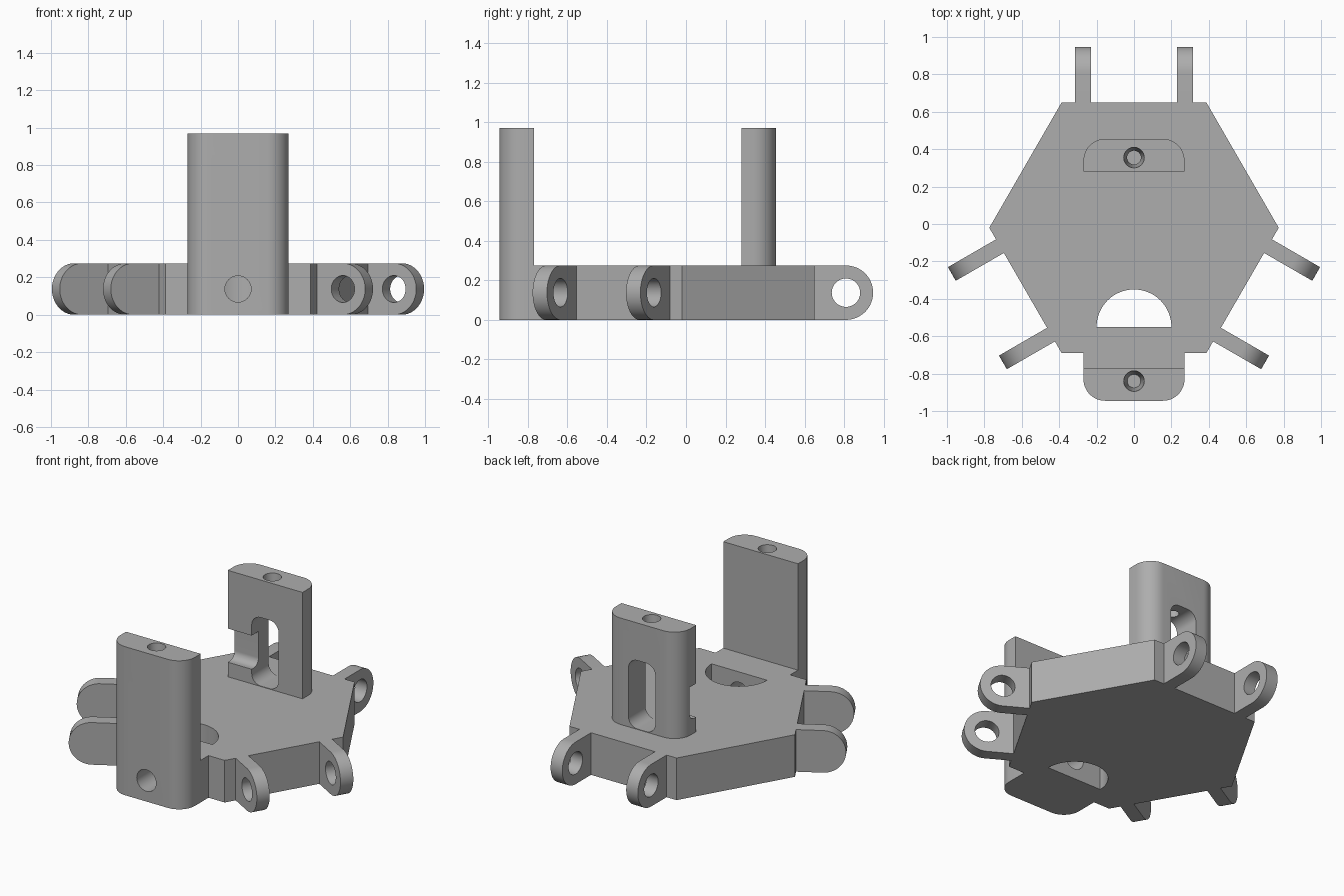
import bpy, bmesh
from math import pi, cos, sin, radians, tan, atan2
from mathutils import Matrix, Vector

if "Cube" in bpy.data.objects:
    bpy.data.objects.remove(bpy.data.objects["Cube"], do_unlink=True)

TOP = 0.275                    # plate thickness
MID = TOP / 2
POST_TOP = 0.97
HUB = Vector((0, -0.02, 0))    # centre of the hexagon
APOTHEM = 0.67

grey = bpy.data.materials.new("plain grey")
grey.use_nodes = True
colour = (0.42, 0.42, 0.42, 1)
grey.diffuse_color = colour
grey.node_tree.nodes["Principled BSDF"].inputs["Base Color"].default_value = colour

# Maps a flat profile drawn in (x, z) or (y, z) into place
ALONG_Y = Matrix.Rotation(pi / 2, 4, 'X')
ALONG_X = Matrix(((0, 0, 1, 0), (1, 0, 0, 0), (0, 1, 0, 0), (0, 0, 0, 1)))


def spin(angle):
    """Rotation about the vertical axis of the hexagon."""
    return Matrix.Translation(HUB) @ Matrix.Rotation(radians(angle), 4, 'Z') @ Matrix.Translation(-HUB)


def arc(cx, cy, r, start, end, n=32):
    return [(cx + r * cos(radians(start + (end - start) * i / n)),
             cy + r * sin(radians(start + (end - start) * i / n))) for i in range(n + 1)]


def rounded(corners, n=12):
    """Counter-clockwise polygon of (x, y, corner radius)."""
    pts = []
    for i, (x, y, r) in enumerate(corners):
        p = Vector((x, y))
        if not r:
            pts.append((x, y))
            continue
        a = (Vector(corners[i - 1][:2]) - p).normalized()
        b = (Vector(corners[(i + 1) % len(corners)][:2]) - p).normalized()
        half = a.angle(b) / 2
        c = p + (a + b).normalized() * (r / sin(half))
        start = p + a * (r / tan(half)) - c
        t0, sweep = atan2(start.y, start.x), pi - 2 * half
        pts += [(c.x + r * cos(t0 + sweep * k / n), c.y + r * sin(t0 + sweep * k / n))
                for k in range(n + 1)]
    return pts


def make(name, bm, matrix):
    bmesh.ops.remove_doubles(bm, verts=bm.verts, dist=1e-5)
    bm.transform(matrix)
    bmesh.ops.recalc_face_normals(bm, faces=bm.faces)
    mesh = bpy.data.meshes.new(name)
    bm.to_mesh(mesh)
    bm.free()
    mesh.materials.append(grey)
    obj = bpy.data.objects.new(name, mesh)
    bpy.context.collection.objects.link(obj)
    return obj


def prism(name, pts, low, high, matrix=Matrix()):
    bm = bmesh.new()
    verts = [bm.verts.new((x, y, low)) for x, y in pts]
    bmesh.ops.remove_doubles(bm, verts=verts, dist=1e-5)
    face = bm.faces.new(list(bm.verts))
    out = bmesh.ops.extrude_face_region(bm, geom=[face])
    moved = [v for v in out["geom"] if isinstance(v, bmesh.types.BMVert)]
    bmesh.ops.translate(bm, verts=moved, vec=(0, 0, high - low))
    return make(name, bm, matrix)


def rod(name, r_low, r_high, length, matrix):
    """Round cutter centred on its own z axis."""
    bm = bmesh.new()
    bmesh.ops.create_cone(bm, cap_ends=True, segments=40, radius1=r_low, radius2=r_high, depth=length)
    return make(name, bm, matrix)


cutters = []


def cut(obj, *tools):
    for tool in tools:
        mod = obj.modifiers.new("cut", 'BOOLEAN')
        mod.operation, mod.solver, mod.object = 'DIFFERENCE', 'EXACT', tool
        tool.hide_render = True
        if tool not in cutters:
            cutters.append(tool)


def finish(obj):
    """Bake the cuts and smooth the round faces."""
    graph = bpy.context.evaluated_depsgraph_get()
    baked = bpy.data.meshes.new_from_object(obj.evaluated_get(graph))
    obj.modifiers.clear()
    obj.data = baked
    bpy.ops.object.select_all(action='DESELECT')
    obj.select_set(True)
    bpy.context.view_layer.objects.active = obj
    bpy.ops.object.shade_smooth_by_angle(angle=radians(25))


parts = []

# Hexagonal plate with the short bridge to the front post
side = APOTHEM / cos(pi / 6)
hexagon = [(side * cos(k * pi / 3), HUB.y + side * sin(k * pi / 3)) for k in range(6)]
front_y = HUB.y - APOTHEM
hexagon[5:5] = [(-0.27, front_y), (-0.27, -0.77), (0.27, -0.77), (0.27, front_y)]
plate = prism("base_plate", hexagon, 0, TOP)
parts.append(plate)

# Half-round windows and the screw holes leading into them
screw_holes = []
for angle in (0, 120, 240):
    window = prism("window_cutter", arc(0, -0.55, 0.2, 0, 180), -0.1, 0.5, spin(angle))
    hole = rod("screw_cutter", 0.07, 0.07, 0.5,
               spin(angle) @ Matrix.Translation((0, -0.77, MID)) @ ALONG_Y)
    cut(plate, window, hole)
    screw_holes.append(hole)

# Pairs of hinge lugs on three sides
inner, tip = HUB.y + APOTHEM, 0.947
lug_profile = rounded([(inner, 0, 0), (tip, 0, MID), (tip, TOP, MID), (inner, TOP, 0)], 16)
for label, angle in (("back", 0), ("right", 120), ("left", 240)):
    for number, x in enumerate((-0.273, 0.273), 1):
        lug = prism(f"{label}_lug_{number}", lug_profile, x - 0.042, x + 0.042,
                    spin(angle) @ ALONG_X)
        cut(lug, rod("lug_cutter", 0.072, 0.072, 0.3,
                     spin(angle) @ Matrix.Translation((x, tip - MID, MID)) @ ALONG_X))
        parts.append(lug)

# Front post, rounded towards the front
front_post = prism("front_post", rounded([(-0.27, -0.945, 0.115), (0.27, -0.945, 0.115),
                                          (0.27, -0.77, 0), (-0.27, -0.77, 0)]), 0, POST_TOP)
cut(front_post, screw_holes[0])

# Rear post, rounded towards the back, with an upright slot and a side channel
rear_post = prism("rear_post", rounded([(-0.27, 0.28, 0), (0.27, 0.28, 0),
                                        (0.27, 0.455, 0.115), (-0.27, 0.455, 0.115)]), 0.2, POST_TOP)
slot = rounded([(-0.097, 0.278, 0.065), (0.097, 0.278, 0.065),
                (0.097, 0.725, 0.065), (-0.097, 0.725, 0.065)])
cut(rear_post, prism("slot_cutter", slot, -0.6, -0.2, ALONG_Y))
channel = rounded([(0.2, 0.37, 0), (0.35, 0.37, 0.05), (0.35, 0.59, 0), (0.2, 0.59, 0)])
cut(rear_post, prism("channel_cutter", channel, -0.4, 0, ALONG_X))

# Tapered screw holes in the post tops
for post, y in ((front_post, -0.84), (rear_post, 0.355)):
    cut(post, rod("top_hole_cutter", 0.036, 0.055, 0.26, Matrix.Translation((0, y, POST_TOP - 0.129))))
    parts.append(post)

bpy.context.view_layer.update()
for part in parts:
    finish(part)
for tool in cutters:
    bpy.data.objects.remove(tool, do_unlink=True)
